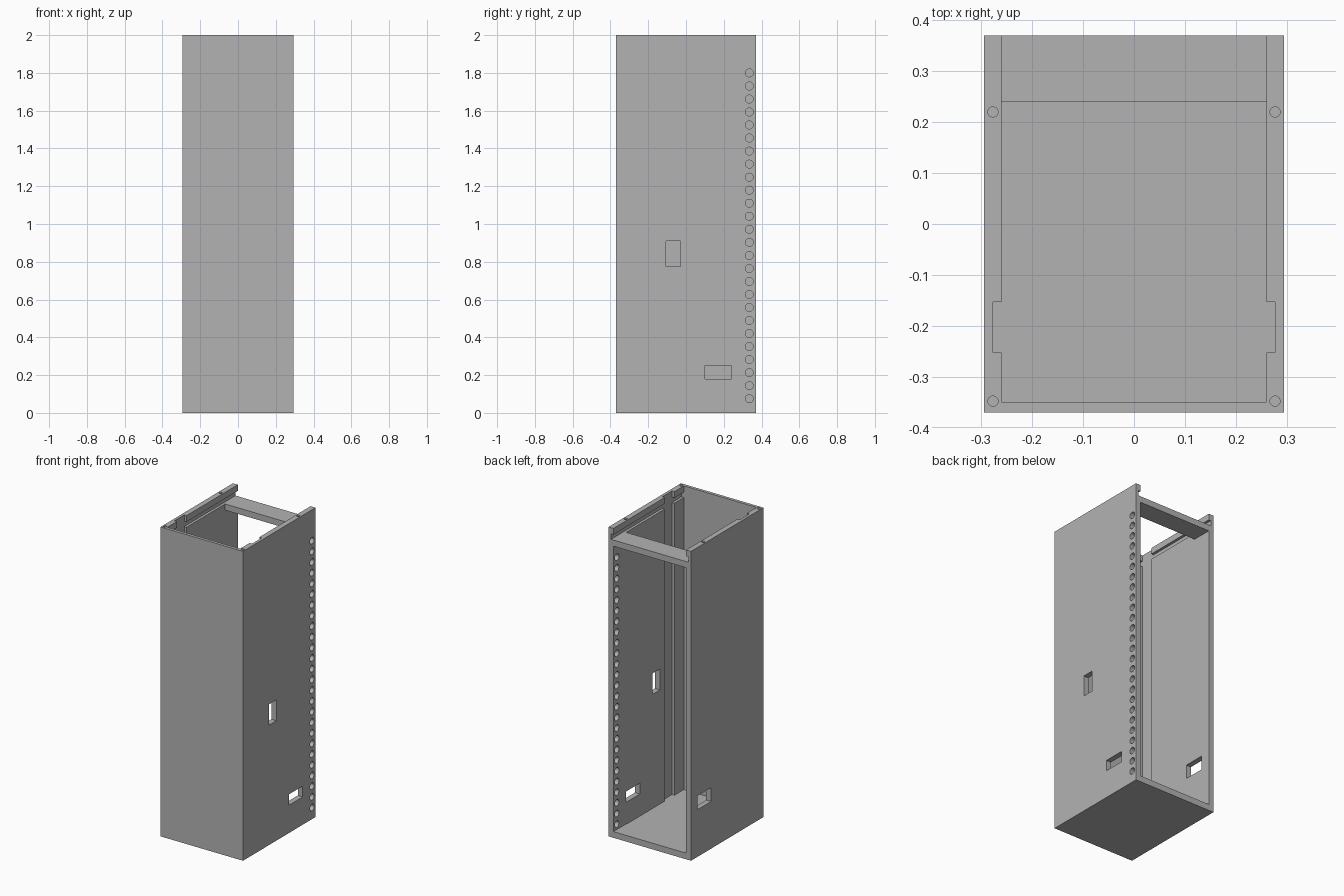
import bpy, bmesh, math
from mathutils import Matrix, Vector

if "Cube" in bpy.data.objects:
    bpy.data.objects.remove(bpy.data.objects["Cube"])

grey = bpy.data.materials.new("light_grey")
grey.diffuse_color = (0.45, 0.45, 0.45, 1)
grey.use_nodes = True
grey.node_tree.nodes["Principled BSDF"].inputs["Base Color"].default_value = grey.diffuse_color


def add_box(bm, x0, x1, y0, y1, z0, z1):
    centre = Vector(((x0 + x1) / 2, (y0 + y1) / 2, (z0 + z1) / 2))
    size = Matrix.Diagonal((x1 - x0, y1 - y0, z1 - z0, 1))
    bmesh.ops.create_cube(bm, size=1, matrix=Matrix.Translation(centre) @ size)


def add_cylinder(bm, centre, radius, depth, axis="Z"):
    turn = Matrix.Rotation(math.pi / 2, 4, "Y") if axis == "X" else Matrix()
    bmesh.ops.create_cone(bm, cap_ends=True, segments=24, radius1=radius, radius2=radius,
                          depth=depth, matrix=Matrix.Translation(centre) @ turn)


def make_object(name, bm):
    mesh = bpy.data.meshes.new(name)
    bm.to_mesh(mesh)
    bm.free()
    mesh.materials.append(grey)
    obj = bpy.data.objects.new(name, mesh)
    bpy.context.collection.objects.link(obj)
    return obj


def cut(target, bm):
    cutter = make_object("cutter", bm)
    cutter.hide_render = True
    mod = target.modifiers.new("cut", "BOOLEAN")
    mod.operation = "DIFFERENCE"
    mod.solver = "EXACT"
    mod.object = cutter
    bpy.context.view_layer.objects.active = target
    bpy.ops.object.modifier_apply(modifier=mod.name)
    bpy.data.objects.remove(cutter)


def cut_box(target, *limits):
    bm = bmesh.new()
    add_box(bm, *limits)
    cut(target, bm)


# Outer shell of the tall case
bm = bmesh.new()
add_box(bm, -0.295, 0.295, -0.37, 0.37, 0, 2)
case = make_object("case_body", bm)

# Main cavity, rear doorway and the space above the rear cross bar
cut_box(case, -0.26, 0.26, -0.35, 0.24, 0.037, 2.1)
cut_box(case, -0.26, 0.26, 0.2, 0.45, 0.04, 1.885)
cut_box(case, -0.26, 0.26, 0.2, 0.45, 1.925, 2.1)

# Sliding lid channel and upright grooves in both side walls
cut_box(case, -0.277, 0.277, -0.35, 0.45, 1.925, 1.96)
cut_box(case, -0.277, 0.277, -0.252, -0.153, 0.037, 2.1)

# Openings through the side walls
cut_box(case, 0.24, 0.32, -0.105, -0.03, 0.775, 0.91)
cut_box(case, 0.24, 0.32, 0.10, 0.24, 0.18, 0.25)
cut_box(case, -0.32, -0.24, 0.165, 0.305, 0.305, 0.395)

# Column of round holes along the rear edge of the right wall
bm = bmesh.new()
for i in range(26):
    add_cylinder(bm, (0.28, 0.335, 0.075 + i * 0.069), 0.021, 0.08, "X")
cut(case, bm)

# Shallow pin sockets in the wall tops
bm = bmesh.new()
for x in (-0.277, 0.277):
    for y in (-0.348, 0.22):
        add_cylinder(bm, (x, y, 2.0), 0.01, 0.06)
cut(case, bm)

for o in bpy.context.selected_objects:
    o.select_set(False)
case.select_set(True)
bpy.context.view_layer.objects.active = case
bpy.ops.object.shade_smooth_by_angle(angle=math.radians(30))
